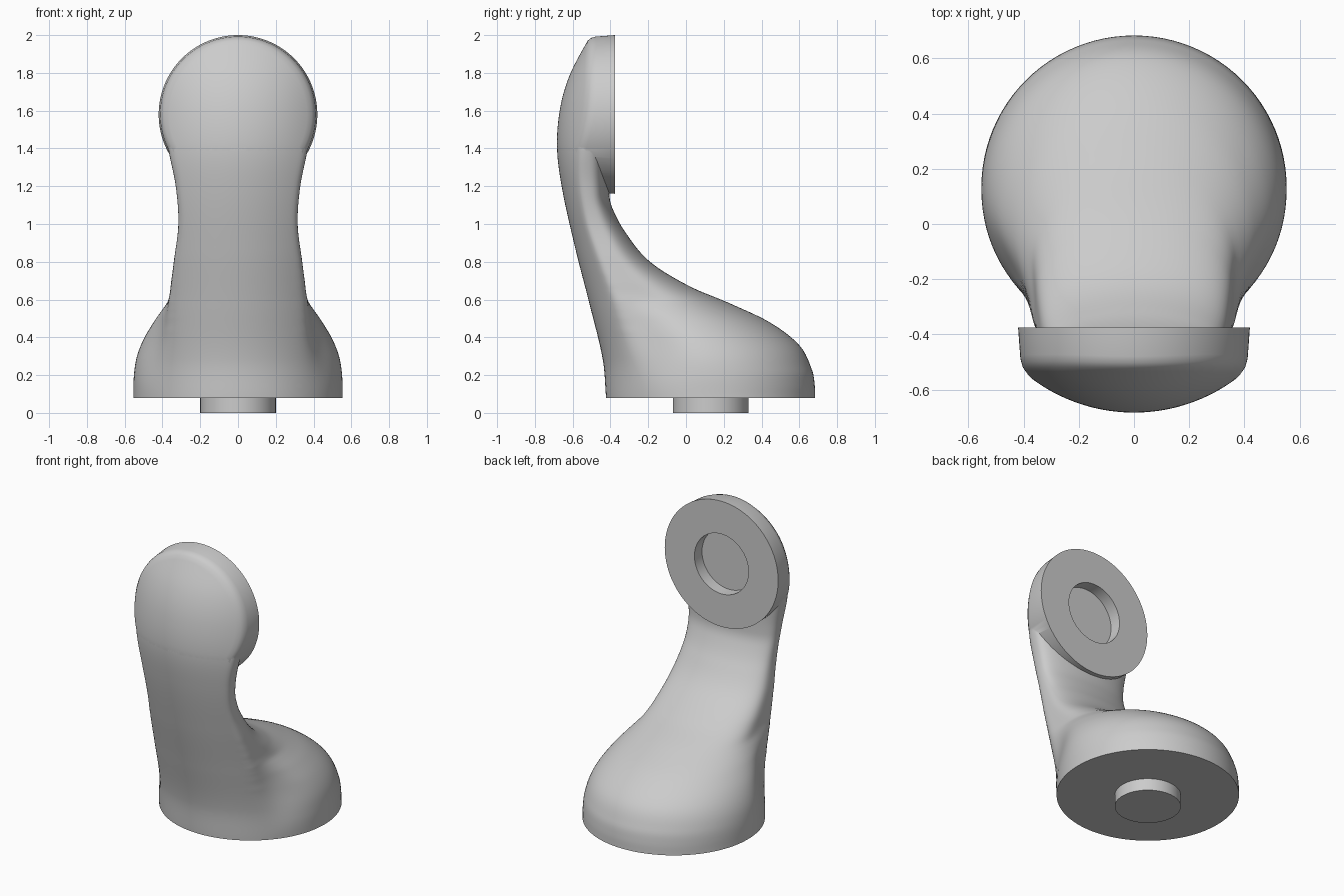
import bpy, bmesh, math
from mathutils import Vector, Matrix

old = bpy.data.objects.get("Cube")
if old:
    bpy.data.objects.remove(old)

grey = bpy.data.materials.new("plain_grey")
grey.use_nodes = True
grey.diffuse_color = (0.6, 0.6, 0.6, 1)
grey.node_tree.nodes["Principled BSDF"].inputs["Base Color"].default_value = (0.6, 0.6, 0.6, 1)

BASE_R, BASE_Y, BASE_Z = 0.555, 0.13, 0.08
HEAD_R, HEAD_Z, HEAD_BACK = 0.42, 1.58, -0.375
PEG_R, SEAM_Z = 0.2, 1.4

# Profiles over height: front line, back line and half width
FRONT = [(0.08, -0.425), (0.28, -0.442), (0.57, -0.51), (0.865, -0.585), (1.18, -0.655),
         (1.4, -0.683), (1.61, -0.667), (1.79, -0.615), (2.0, -0.505)]
BACK = [(0.08, 0.685), (0.15, 0.683), (0.23, 0.668), (0.36, 0.6), (0.48, 0.444), (0.58, 0.233),
        (0.67, 0.02), (0.8, -0.19), (0.955, -0.32), (1.08, -0.388), (1.15, -0.405), (1.46, -0.405)]
WIDTH = [(0.08, 0.555), (0.2, 0.553), (0.3, 0.537), (0.4, 0.497), (0.5, 0.435), (0.56, 0.392),
         (0.6, 0.368), (0.7, 0.353), (0.8, 0.34), (1.0, 0.316), (1.2, 0.33), (1.4, 0.37), (1.46, 0.374)]


def curve(keys, z):
    """Smooth interpolation through (height, value) keys."""
    n = len(keys)
    z = min(max(z, keys[0][0]), keys[-1][0])
    i = next(k for k in range(n - 1) if z <= keys[k + 1][0])

    def slope(k):
        a, b = keys[max(k - 1, 0)], keys[min(k + 1, n - 1)]
        return (b[1] - a[1]) / (b[0] - a[0])
    (z0, v0), (z1, v1) = keys[i], keys[i + 1]
    h = z1 - z0
    t = (z - z0) / h
    s = t * t * (3 - 2 * t)
    return v0 + (v1 - v0) * s + h * t * (1 - t) * ((1 - t) * slope(i) - t * slope(i + 1))


def ramp(z, a, b):
    t = min(max((z - a) / (b - a), 0), 1)
    return t * t * (3 - 2 * t)


def front_y(x, z):
    """Front skin: an arc across the width, carried along the front line."""
    r = BASE_R + 0.065 * ramp(z, 0.6, 1.4)
    return curve(FRONT, z) + r - math.sqrt(max(r * r - x * x, 0))


def section(z, count=48):
    """Closed cross-section of the arm at one height, with softened corners."""
    wide, back = curve(WIDTH, z), curve(BACK, z)
    edge = wide if z > 0.6 else min(wide, 0.41 - 0.07 * z)
    sink = max(0, z - SEAM_Z) * 0.05
    p0 = Vector((edge, front_y(edge, z) + sink))
    mid = p0.y + (back - p0.y) * 0.41
    p3 = Vector((wide, mid))
    k = (p3 - p0).length * 0.36
    arc_dir = Vector((math.sqrt(BASE_R ** 2 - edge ** 2), edge)) / BASE_R
    out = arc_dir.lerp(Vector((0, 1)), ramp(z, 0.1, 0.5)).normalized()
    p1, p2 = p0 + out * k, p3 - Vector((0, k))
    pts = []
    for i in range(30):
        x = edge * i / 30
        pts.append(Vector((x, front_y(x, z) + sink)))
    for i in range(20):
        t = i / 20
        u = 1 - t
        pts.append(p0 * u ** 3 + p1 * 3 * u * u * t + p2 * 3 * u * t * t + p3 * t ** 3)
    for i in range(41):
        a = math.pi / 2 * i / 40
        pts.append(Vector((wide * math.cos(a), mid + (back - mid) * math.sin(a))))
    # even spacing along the half outline
    dist = [0]
    for a, b in zip(pts, pts[1:]):
        dist.append(dist[-1] + (b - a).length)
    half, j = [], 0
    for i in range(count + 1):
        d = dist[-1] * i / count
        while j < len(pts) - 2 and dist[j + 1] < d:
            j += 1
        half.append(pts[j].lerp(pts[j + 1], (d - dist[j]) / (dist[j + 1] - dist[j])))
    half[0].x = half[-1].x = 0
    ring = half + [Vector((-p.x, p.y)) for p in half[-2:0:-1]]
    for _ in range(3):
        n = len(ring)
        ring = [ring[i] * 0.5 + (ring[i - 1] + ring[(i + 1) % n]) * 0.25 for i in range(n)]
    return [(p.x, p.y, z) for p in ring]


def finish(bm, name):
    bmesh.ops.recalc_face_normals(bm, faces=bm.faces[:])
    mesh = bpy.data.meshes.new(name)
    bm.to_mesh(mesh)
    bm.free()
    mesh.materials.append(grey)
    ob = bpy.data.objects.new(name, mesh)
    bpy.context.collection.objects.link(ob)
    return ob


def loft(rings, name, tip=None):
    """Skin a stack of equal rings; close the end with a cap or a tip point."""
    bm = bmesh.new()
    loops = [[bm.verts.new(p) for p in ring] for ring in rings]
    n = len(loops[0])
    for a, b in zip(loops, loops[1:]):
        for i in range(n):
            j = (i + 1) % n
            bm.faces.new((a[i], a[j], b[j], b[i]))
    bm.faces.new(loops[0])
    if tip:
        top = bm.verts.new(tip)
        for i in range(n):
            bm.faces.new((loops[-1][i], loops[-1][(i + 1) % n], top))
    else:
        bm.faces.new(loops[-1])
    return finish(bm, name)


def cylinder(name, radius, depth, matrix):
    bm = bmesh.new()
    bmesh.ops.create_cone(bm, cap_ends=True, segments=96, radius1=radius, radius2=radius,
                          depth=depth, matrix=matrix)
    return finish(bm, name)


def select(ob):
    bpy.ops.object.select_all(action='DESELECT')
    ob.select_set(True)
    bpy.context.view_layer.objects.active = ob


def combine(ob, other, operation):
    select(ob)
    mod = ob.modifiers.new(operation.lower(), 'BOOLEAN')
    mod.operation, mod.object, mod.solver = operation, other, 'EXACT'
    bpy.ops.object.modifier_apply(modifier=mod.name)
    bpy.data.objects.remove(other)


# Arm: flat round foot sweeping up into the neck
STEPS = 90
arm = loft([section(BASE_Z + (1.46 - BASE_Z) * i / STEPS) for i in range(STEPS + 1)], "arm_body")


# Head: round pad with a flat back and a domed front
def head_point(x, z, lift=0):
    return (x, front_y(x, z) + max(0, SEAM_Z - z) * 0.05 + lift, z)


def circle(r):
    return [(r * math.sin(2 * math.pi * i / 128), HEAD_Z + r * math.cos(2 * math.pi * i / 128))
            for i in range(128)]


rings = [[(x, HEAD_BACK, z) for x, z in circle(HEAD_R)]]
rings.append([head_point(x, z, 0.03) for x, z in circle(HEAD_R - 0.008)])
rings.append([head_point(x, z, 0.01) for x, z in circle(HEAD_R - 0.015)])
rings += [[head_point(x, z) for x, z in circle((HEAD_R - 0.03) * (1 - i / 16))] for i in range(16)]
head = loft(rings, "head_pad", head_point(0, HEAD_Z))

combine(arm, head, 'UNION')

# Socket in the back of the head, same size as the peg
turn = Matrix.Translation((0, HEAD_BACK, HEAD_Z)) @ Matrix.Rotation(math.pi / 2, 4, 'X')
socket = cylinder("socket_cutter", PEG_R, 0.16, turn)
socket.hide_render = True
combine(arm, socket, 'DIFFERENCE')

# Peg under the foot
peg = cylinder("base_peg", PEG_R, BASE_Z + 0.01, Matrix.Translation((0, BASE_Y, (BASE_Z + 0.01) / 2)))

for ob in (arm, peg):
    select(ob)
    bpy.ops.object.shade_smooth_by_angle(angle=math.radians(35))
